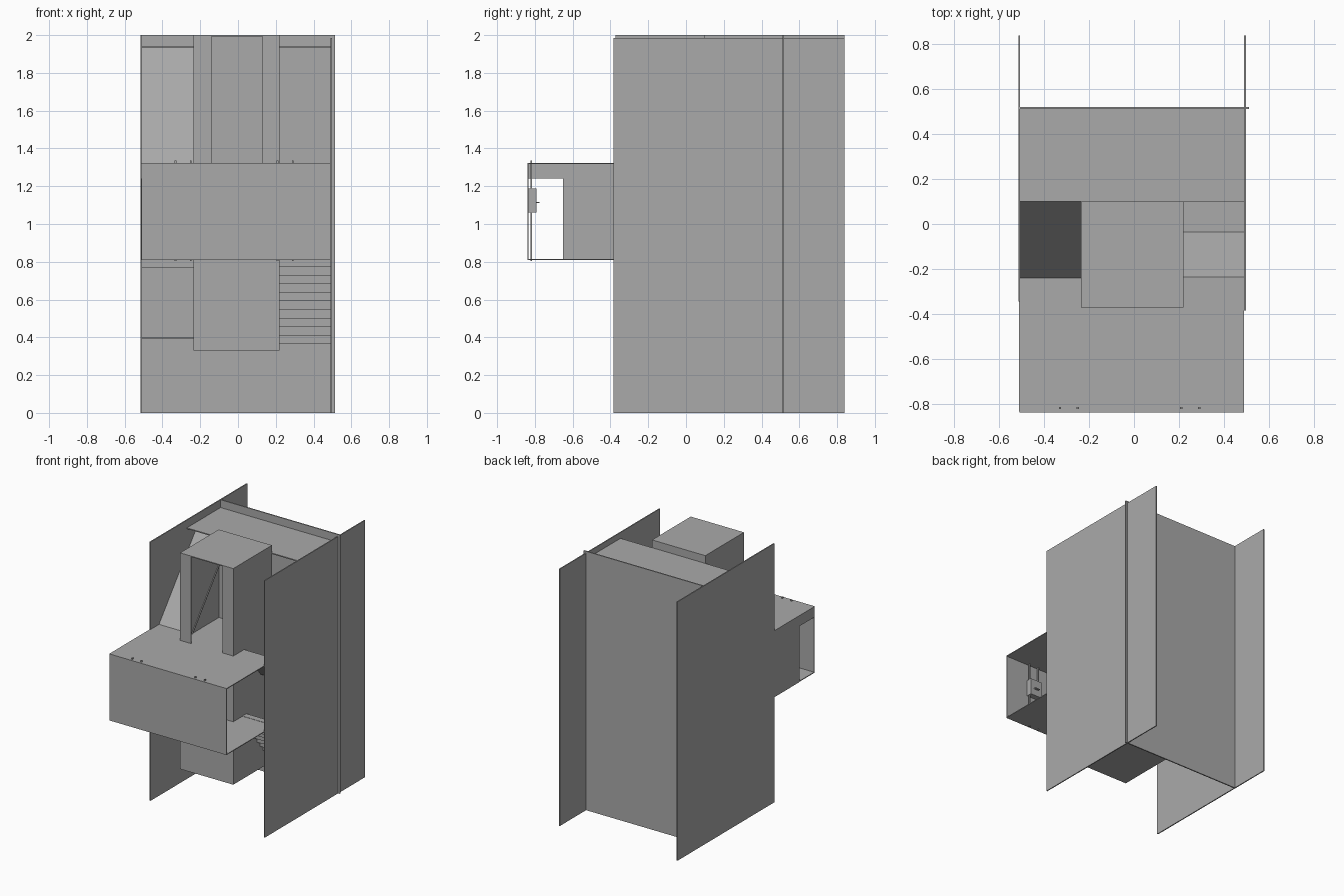
import bpy, bmesh
from mathutils import Vector

cube = bpy.data.objects.get("Cube")
if cube:
    bpy.data.objects.remove(cube)

grey = bpy.data.materials.new("plain grey")
grey.use_nodes = True
COLOUR = (0.4, 0.4, 0.4, 1)
grey.diffuse_color = COLOUR
grey.node_tree.nodes["Principled BSDF"].inputs["Base Color"].default_value = COLOUR


def prism(name, profile, x0, x1):
    """Extrude a (y, z) profile from x0 to x1."""
    bm = bmesh.new()
    face = bm.faces.new([bm.verts.new((x0, y, z)) for y, z in profile])
    new = bmesh.ops.extrude_face_region(bm, geom=[face])["geom"]
    bmesh.ops.translate(bm, vec=Vector((x1 - x0, 0, 0)),
                        verts=[g for g in new if isinstance(g, bmesh.types.BMVert)])
    bmesh.ops.recalc_face_normals(bm, faces=bm.faces)
    mesh = bpy.data.meshes.new(name)
    bm.to_mesh(mesh)
    bm.free()
    mesh.materials.append(grey)
    ob = bpy.data.objects.new(name, mesh)
    bpy.context.collection.objects.link(ob)
    return ob


def box(name, x, y, z):
    return prism(name, [(y[0], z[0]), (y[1], z[0]), (y[1], z[1]), (y[0], z[1])], *x)


def ramp(name, x, start, end, t=0.012):
    (y0, z0), (y1, z1) = start, end
    return prism(name, [(y0, z0), (y1, z1), (y1, z1 - t), (y0, z0 - t)], *x)


LEFT, RIGHT = 0.49, -0.51          # inner limits of the side walls
CORE_L, CORE_R = 0.22, -0.235      # sides of the central shaft
T = 0.006

# Tall outer walls and roof
box("left_wall", (LEFT, 0.498), (-0.385, 0.84), (0, 1.985))
box("right_wall", (-0.515, -0.507), (-0.345, 0.84), (0, 2))
box("back_wall", (RIGHT, 0.513), (0.511, 0.52), (0, 2))
box("roof", (RIGHT, LEFT), (0.1, 0.511), (1.932, 1.94))

# Projecting room: front, pierced right side, floor and ceiling
box("room_front", (RIGHT, LEFT), (-0.84, -0.835), (0.81, 1.324))
prism("room_right_side", [(-0.345, 0.81), (-0.65, 0.81), (-0.65, 1.242),
                          (-0.835, 1.242), (-0.835, 1.324), (-0.345, 1.324)],
      -0.513, -0.507)
for name, z in (("room_floor", 0.81), ("room_ceiling", 1.318)):
    box(name, (RIGHT, LEFT), (-0.835, -0.24), (z, z + T))

# Central shaft: closed base, hollow upper part open at the front
box("shaft_base", (CORE_R, CORE_L), (-0.372, 0.1), (0.33, 1.324))
box("shaft_right_side", (CORE_R, CORE_R + T), (-0.372, 0.1), (1.324, 1.995))
box("shaft_left_side", (CORE_L - T, CORE_L), (-0.372, 0.1), (1.324, 1.995))
box("shaft_back", (CORE_R, CORE_L), (0.1 - T, 0.1), (1.324, 1.995))
box("shaft_front_right", (CORE_R, -0.14), (-0.372, -0.366), (1.324, 1.995))
box("shaft_front_left", (0.13, CORE_L), (-0.372, -0.366), (1.324, 1.995))
box("shaft_cap", (CORE_R, CORE_L), (-0.372, 0.1), (1.993, 2))

# Sloped flights and landings
ramp("upper_right_flight", (RIGHT, CORE_R + 0.012), (-0.24, 1.324), (0.255, 1.94))
ramp("middle_left_flight", (CORE_L, LEFT), (-0.235, 1.315), (-0.035, 1.065))
ramp("middle_right_flight", (RIGHT, CORE_R), (-0.24, 0.815), (-0.035, 1.065))
box("ceiling_edge", (CORE_L, LEFT), (-0.252, -0.235), (1.29, 1.318))
for name, z in (("middle_landing", 1.055), ("lower_landing", 0.39)):
    for side, x in (("left", (CORE_L, LEFT)), ("right", (RIGHT, CORE_R))):
        box(side + "_" + name, x, (-0.035 if z > 1 else 0.1, 0.511), (z, z + 0.01))
    box("rear_" + name, (CORE_R, CORE_L), (0.1, 0.511), (z, z + 0.01))
box("right_floor_edge", (RIGHT, CORE_R), (-0.246, -0.24), (0.77, 0.81))

# Stepped lower flight
for i in range(10):
    y, z = 0.1 - 0.036 * i, 0.365 + 0.0453 * i
    box("stair_step", (CORE_L, LEFT), (y - 0.036, y + 0.012), (z, z + 0.0453))

# Paired rods with a panel and a small knob inside the room front
for x0, x1 in ((-0.33, -0.25), (0.21, 0.29)):
    for x in (x0, x1):
        box("rod", (x - 0.005, x + 0.005), (-0.824, -0.814), (0.803, 1.335))
    box("rod_panel", (x0 - 0.01, x1 + 0.01), (-0.835, -0.792), (1.06, 1.187))
    mid = (x0 + x1) / 2
    box("panel_knob", (mid - 0.02, mid + 0.02), (-0.792, -0.776), (1.11, 1.117))
